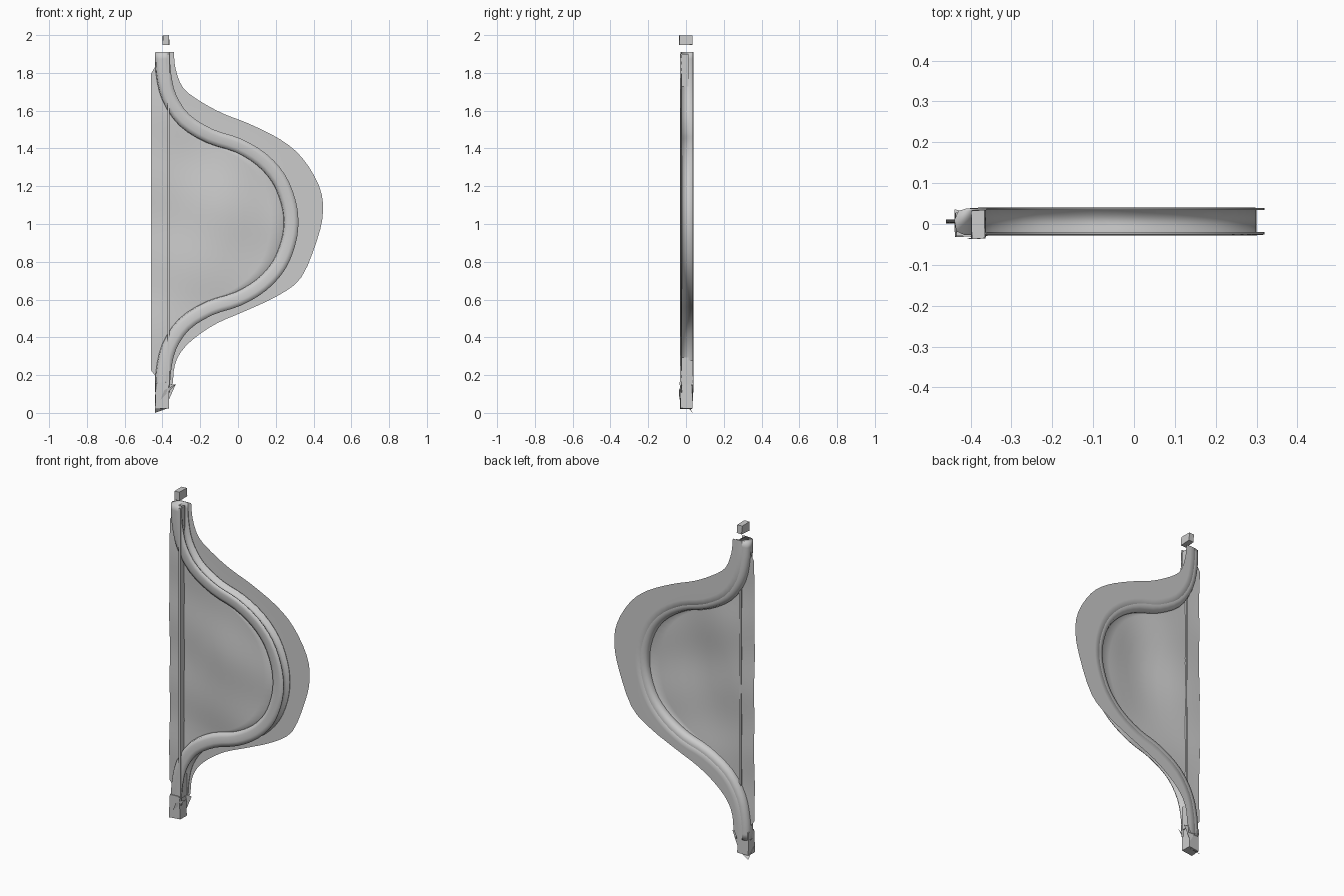
import bpy, bmesh, math, random
from mathutils import Vector
from mathutils.geometry import interpolate_bezier

random.seed(4)
cube = bpy.data.objects.get("Cube")
if cube:
    bpy.data.objects.remove(cube, do_unlink=True)

grey = bpy.data.materials.new("plain grey")
grey.use_nodes = True
grey.diffuse_color = (0.6, 0.6, 0.6, 1)
grey.node_tree.nodes["Principled BSDF"].inputs["Base Color"].default_value = grey.diffuse_color


def finish(bm, name, smooth=None):
    bmesh.ops.recalc_face_normals(bm, faces=bm.faces)
    mesh = bpy.data.meshes.new(name)
    bm.to_mesh(mesh)
    bm.free()
    mesh.materials.append(grey)
    ob = bpy.data.objects.new(name, mesh)
    bpy.context.collection.objects.link(ob)
    if smooth:
        bpy.ops.object.select_all(action='DESELECT')
        ob.select_set(True)
        bpy.context.view_layer.objects.active = ob
        bpy.ops.object.shade_smooth_by_angle(angle=math.radians(smooth))
    return ob


def skin(rows, name, smooth, closed=False):
    """Join rows of points into a surface; closed rows make a capped tube."""
    bm = bmesh.new()
    grid = [[bm.verts.new(p) for p in row] for row in rows]
    n = len(grid[0])
    for a, b in zip(grid, grid[1:]):
        for j in range(n if closed else n - 1):
            k = (j + 1) % n
            bm.faces.new((a[j], a[k], b[k], b[j]))
    if closed:
        bm.faces.new(grid[0])
        bm.faces.new(grid[-1])
    return finish(bm, name, smooth)


def smooth_path(points, steps=3):
    pts = [Vector((x, 0, z)) for x, z in points]
    ext = [pts[0] * 2 - pts[1]] + pts + [pts[-1] * 2 - pts[-2]]
    out = []
    for a, b, c, d in zip(ext, ext[1:], ext[2:], ext[3:]):
        out += interpolate_bezier(b, b + (c - a) / 6, c - (d - b) / 6, c, steps + 1)[:-1]
    return out + [pts[-1]]


# Rim centre line and the outer edge of the sheet beside it
rim_upper = [(-.4, 1.91), (-.395, 1.8), (-.365, 1.67), (-.285, 1.55), (-.15, 1.465),
             (0, 1.415), (.125, 1.34), (.215, 1.24), (.265, 1.12)]
centre = smooth_path(rim_upper + [(.28, 1.01)] + [(x, 2.02 - z) for x, z in reversed(rim_upper)])
outer = smooth_path([
    (-.34, 1.91), (-.33, 1.82), (-.29, 1.72), (-.2, 1.65), (-.08, 1.585), (.06, 1.53),
    (.225, 1.447), (.34, 1.35), (.43, 1.2), (.45, 1.066), (.42, .92), (.335, .717),
    (.21, .62), (.04, .54), (-.11, .475), (-.225, .4), (-.3, .325), (-.335, .25), (-.345, .16)])
normals = []
for i in range(len(centre)):
    t = centre[min(i + 1, len(centre) - 1)] - centre[max(i - 1, 0)]
    normals.append(Vector((-t.z, 0, t.x)).normalized())

# Rim: channel section, open on its outer side
section = [(.04, -.02), (.04, -.026), (.015, -.028), (-.015, -.027), (-.035, -.018),
           (-.04, .01), (-.03, .032), (-.01, .038), (.04, .039), (.04, .034), (.02, .034), (.02, -.02)]
skin([[c + n * u + Vector((0, y, 0)) for u, y in section] for c, n in zip(centre, normals)],
     "curved_rim", 120, closed=True)


# Sheet: flat border behind the rim, dished panel inside it
def panel_depth(x, z):
    dish = math.exp(-((x + .05) / .2) ** 2 - ((z - 1) / .4) ** 2)
    ripple = .005 * math.sin(9 * x + 5 * z) * math.cos(11 * z - 4 * x)
    return .006 - .03 * dish + ripple


rows = []
columns = 10
for c, n, q in zip(centre, normals, outer):
    inner = c - n * .034
    z = min(max(inner.z, .2), 1.83)
    left = Vector((-.46 if .2 < inner.z < 1.83 else -.44, 0, z))
    row = [q + Vector((0, .04, 0)), c + n * .03 + Vector((0, .04, 0)), c + Vector((0, .0395, 0))]
    for k in range(columns + 1):
        p = inner.lerp(left, k / columns)
        p.y = panel_depth(p.x, p.z)
        row.append(p)
    rows.append(row)
skin(rows, "sheet", 60)


# Upright strip along the straight side
def box(name, low, high, jitter=0):
    bm = bmesh.new()
    bmesh.ops.create_cube(bm, size=1)
    lo, hi = Vector(low), Vector(high)
    for v in bm.verts:
        for a in range(3):
            s = v.co[a] + .5
            inward = random.uniform(0, jitter) * (1 - 2 * s)
            v.co[a] = lo[a] + (hi[a] - lo[a]) * s + inward
    return finish(bm, name)


box("upright_strip", (-.374, -.032, .15), (-.362, .012, 1.9))
box("strip_foot", (-.385, 0, .15), (-.365, .035, .32))

# End fittings: crumpled blocks with loose folded fins
box("top_fitting", (-.4, -.04, 1.945), (-.362, .036, 2), .006)
box("bottom_fitting", (-.44, -.036, .02), (-.362, .036, .165), .008)


def fin(name, *points):
    bm = bmesh.new()
    bm.faces.new([bm.verts.new(p) for p in points])
    finish(bm, name)


fin("right_fin", (-.41, -.036, .07), (-.325, -.02, .155), (-.39, -.037, .12))
fin("back_fin", (-.42, .037, .15), (-.33, .03, .15), (-.37, .036, .06))
fin("lower_fin", (-.44, .036, 0), (-.37, .02, .025), (-.44, -.02, .06))
